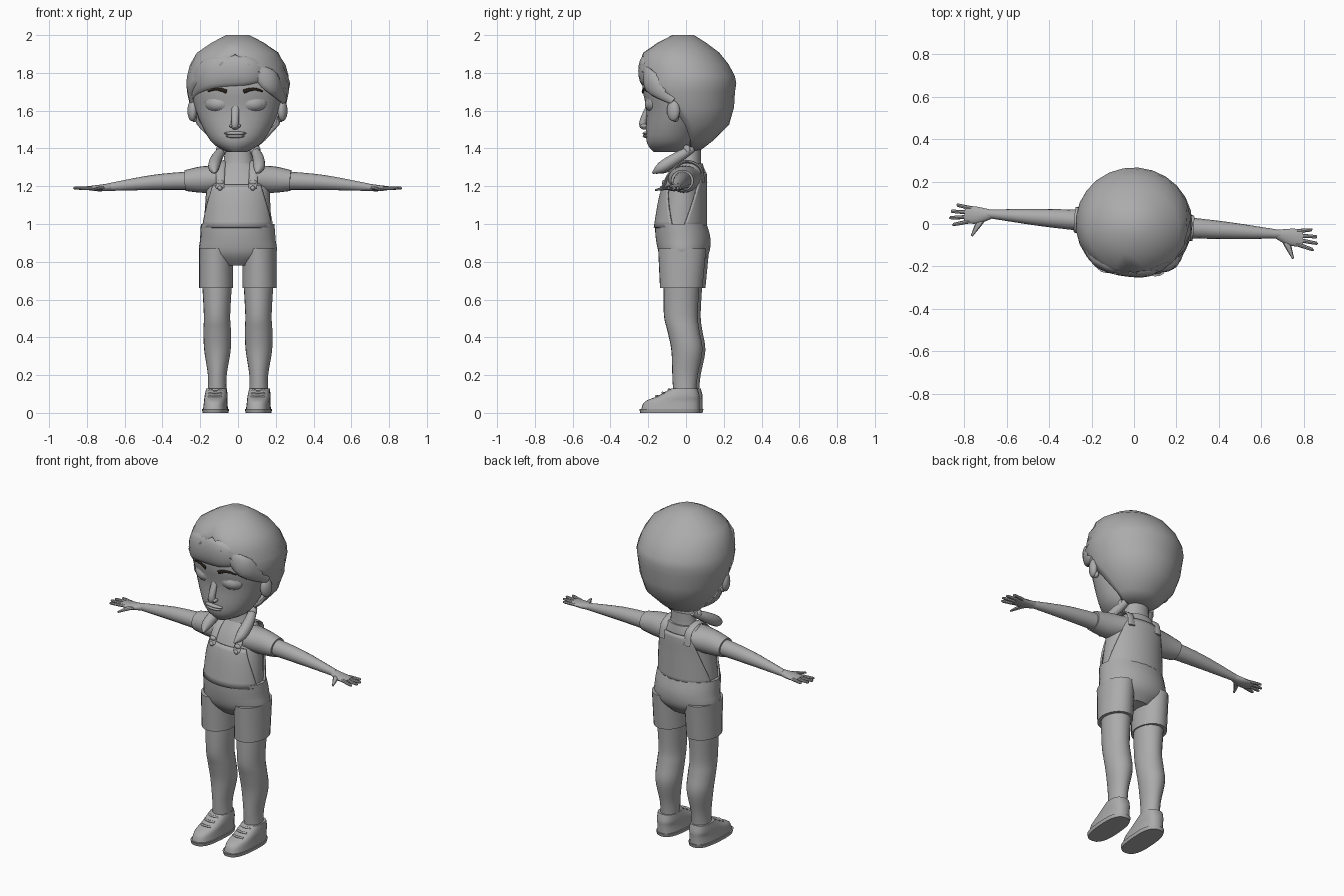
import bpy, bmesh, math
from mathutils import Vector

if "Cube" in bpy.data.objects:
    bpy.data.objects.remove(bpy.data.objects["Cube"])


def material(name, color):
    m = bpy.data.materials.new(name)
    m.use_nodes = True
    m.diffuse_color = (*color, 1)
    m.node_tree.nodes["Principled BSDF"].inputs["Base Color"].default_value = (*color, 1)
    return m


GREY = material("plain grey", (.41, .41, .41))
DARK = material("dark brown", (.02, .014, .01))


def smooth(points, steps):
    """Catmull-Rom curve through tuples of any length."""
    result = []
    last = len(points) - 1
    for i in range(last):
        before, start = points[max(i - 1, 0)], points[i]
        end, after = points[i + 1], points[min(i + 2, last)]
        for k in range(steps):
            t = k / steps
            result.append(tuple(
                b + t * ((c - a) + t * (2 * a - 5 * b + 4 * c - d + t * (3 * (b - c) + d - a))) / 2
                for a, b, c, d in zip(before, start, end, after)))
    return result + [tuple(points[last])]


def finish(name, bm, mat=GREY, mirror=False, thick=0):
    bmesh.ops.remove_doubles(bm, verts=bm.verts, dist=.0002)
    bmesh.ops.recalc_face_normals(bm, faces=bm.faces)
    mesh = bpy.data.meshes.new(name)
    bm.to_mesh(mesh)
    bm.free()
    obj = bpy.data.objects.new(name, mesh)
    bpy.context.collection.objects.link(obj)
    mesh.materials.append(mat)
    # the whole figure is turned slightly
    obj.rotation_euler.z = math.radians(-4)
    for other in bpy.context.selected_objects:
        other.select_set(False)
    obj.select_set(True)
    bpy.context.view_layer.objects.active = obj
    bpy.ops.object.shade_smooth_by_angle(angle=math.radians(40))
    if mirror:
        obj.modifiers.new("mirror", "MIRROR")
    if thick:
        solid = obj.modifiers.new("thickness", "SOLIDIFY")
        solid.thickness, solid.offset = thick, 0


def skin(loops, bottom, top):
    bm = bmesh.new()
    rows = [[bm.verts.new(p) for p in loop] for loop in loops]
    for a, b in zip(rows, rows[1:]):
        for i in range(len(a) - 1):
            bm.faces.new((a[i], a[i + 1], b[i + 1], b[i]))
    if bottom:
        bm.faces.new(rows[0][:-1])
    if top:
        bm.faces.new(rows[-1][:-1])
    return bm


def loft(name, rings, center=0, seg=24, steps=4, side=1, power=1, bottom=True, top=True,
         grow=0, **options):
    """Stacked rings (z, front y, back y, half width, covered share of the circle)."""
    loops = []
    for z, front, back, width, *share in smooth(rings, steps):
        reach = math.pi * min(share[0], 1) if share else math.pi
        loop = []
        for i in range(seg + 1):
            t = reach * (2 * i / seg - 1)
            s, c = (math.copysign(abs(f(t)) ** power, f(t)) for f in (math.sin, math.cos))
            loop.append((center + (width + grow) * s,
                         (front + back) / 2 + ((back - front) / 2 + grow) * c * side, z))
        loops.append(loop)
    finish(name, skin(loops, bottom, top), **options)


def sweep(name, points, up=(0, 0, 1), seg=12, steps=4, **options):
    """Tube through points (x, y, z, sideways radius, upward radius)."""
    path = smooth(points, steps)
    loops = []
    for i, (*spot, across, along) in enumerate(path):
        ahead, behind = path[min(i + 1, len(path) - 1)], path[max(i - 1, 0)]
        d = Vector(ahead[:3]) - Vector(behind[:3])
        u = d.cross(Vector(up)).normalized()
        v = u.cross(d).normalized()
        turns = [math.tau * (k % seg) / seg for k in range(seg + 1)]
        loops.append([Vector(spot) + u * across * math.cos(t) + v * along * math.sin(t)
                      for t in turns])
    finish(name, skin(loops, True, True), **options)


def ball(name, spot, size, spin=0, **options):
    bm = bmesh.new()
    bmesh.ops.create_uvsphere(bm, u_segments=20, v_segments=12, radius=1)
    c, s = math.cos(spin), math.sin(spin)
    for vert in bm.verts:
        x, y, z = (a * b for a, b in zip(vert.co, size))
        vert.co = Vector((x * c - y * s, x * s + y * c, z)) + Vector(spot)
    finish(name, bm, **options)


# Head and face
loft("head", [(1.38, -.17, 0, .05), (1.44, -.21, .05, .14), (1.6, -.21, .11, .22),
              (1.75, -.23, .12, .24), (1.9, -.17, .1, .16)], seg=32)
sweep("nose", [(0, -.2, 1.63, .02, .01), (0, -.23, 1.53, .02, .02), (0, -.21, 1.51, .02, .01)],
      up=(0, 1, 0))
ball("nose_wing", (.02, -.22, 1.52), (.01, .02, .01), mirror=True)
ball("upper_lip", (0, -.21, 1.48), (.06, .02, .01))
ball("lower_lip", (0, -.21, 1.465), (.05, .02, .01))
ball("eyelid", (.1, -.18, 1.64), (.067, .026, .045), spin=.3, mirror=True)
ball("eyeball", (.1, -.18, 1.635), (.056, .03, .036), spin=.3, mirror=True)
brow = []
for i in range(7):
    x = .045 + i / 60
    y = -.055 - .175 * math.sqrt(1 - (x / .24) ** 2)
    brow.append((x, y, 1.7 + .014 * math.sin(i / 2), .005, .011 - i / 900))
sweep("eyebrow", brow, steps=1, mat=DARK, mirror=True)
ball("ear", (.24, -.05, 1.6), (.024, .036, .056), spin=-.35, mirror=True)
ball("ear_lobe", (.23, -.04, 1.56), (.015, .02, .02), mirror=True)

# Hair shell, swept fringe and pigtails
loft("hair_shell", [(1.39, -.05, .06, .07, .4), (1.53, -.2, .22, .21, .5),
                    (1.7, -.25, .25, .26, .65), (1.78, -.25, .25, .26, .8),
                    (1.9, -.22, .17, .21, 1), (1.99, -.07, .04, .06, 1)],
     seg=18, steps=2, bottom=False, thick=.02)
sweep("fringe", [(-.25, -.06, 1.68, .01, .03), (-.15, -.19, 1.79, .03, .08),
                 (.05, -.22, 1.81, .03, .08), (.15, -.19, 1.79, .01, .04)], seg=16)
sweep("side_lock", [(.1, -.21, 1.82, .01, .03), (.19, -.17, 1.75, .03, .06),
                    (.25, -.05, 1.65, .01, .02)], seg=16)
sweep("pigtail", [(.08, .04, 1.4, .02, .02), (.11, -.04, 1.35, .03, .03),
                  (.12, -.12, 1.3, .03, .03), (.11, -.17, 1.27, .005, .005)], mirror=True)
ball("hair_tie", (.09, .01, 1.39), (.03, .02, .03), spin=.4, mirror=True)

# Neck and shirt
loft("neck", [(1.27, -.06, .09, .1), (1.32, -.04, .08, .08), (1.41, -.03, .08, .07)])
torso = [(.98, -.16, .1, .18), (1.15, -.13, .1, .17), (1.25, -.09, .1, .16),
         (1.32, -.04, .09, .09)]
loft("shirt", torso)
sweep("sleeve", [(.09, 0, 1.24, .09, .07), (.19, 0, 1.235, .07, .07), (.28, 0, 1.23, .06, .055)],
      seg=20, mirror=True)

# Overalls: panels narrow with height, straps run over the shoulders
for name, side, limit in (("bib", -1, 1.22), ("back_panel", 1, 1.28)):
    panel = [(*r, .42 - .8 * (r[0] - 1)) for r in smooth(torso, 4) if r[0] < limit]
    loft(name, panel, steps=1, side=side, bottom=False, top=False, grow=.006, thick=.01)
route = [(-.12, 1.19), (-.08, 1.27), (0, 1.33), (.08, 1.3), (.1, 1.22)]
sweep("strap", [(.087, y, z, .007, .023) for y, z in route], up=(1, 0, 0), mirror=True)
ball("buckle", (.087, -.11, 1.22), (.02, .012, .014), mirror=True)
ball("bib_button", (.087, -.12, 1.19), (.013, .014, .013), mirror=True)
loft("shorts_top", [(.78, -.09, .07, .1), (.84, -.14, .12, .2), (.92, -.16, .13, .2),
                    (1, -.165, .11, .195)])
loft("shorts_leg", [(.66, -.13, .095, .09), (.87, -.14, .115, .09)], center=.115, mirror=True)

# Legs and shoes
loft("leg", [(.1, -.06, .06, .05), (.2, -.065, .07, .05), (.33, -.07, .095, .07),
             (.43, -.09, .08, .073), (.52, -.11, .07, .07), (.7, -.11, .08, .08)],
     center=.11, seg=20, mirror=True)
loft("sole", [(0, -.235, .08, .066), (.02, -.24, .085, .07)],
     center=.114, steps=1, power=.75, mirror=True)
loft("shoe", [(.02, -.23, .08, .064), (.06, -.21, .08, .06), (.09, -.14, .08, .06),
              (.13, -.07, .07, .054)], center=.114, power=.75, mirror=True)
for i in range(3):
    y, z = -.15 + i / 30, .09 + i / 60
    sweep(f"lace_{i + 1}", [(.114 + k * .034, y + .012 * abs(k), z - .004 * abs(k), .006, .006)
                            for k in (-1, 0, 1)], mirror=True)

# Arms and hands
sweep("arm", [(.24, 0, 1.23, .05, .05), (.45, 0, 1.22, .04, .04), (.69, 0, 1.195, .02, .02)],
      seg=16, mirror=True)
sweep("palm", [(.67, 0, 1.197, .02, .02), (.74, -.01, 1.19, .04, .017), (.8, -.01, 1.19, .04, .01)],
      seg=16, mirror=True)
for i, name in enumerate(("little", "ring", "middle", "index")):
    length = .87 - .01 * (i - 1.7) ** 2
    tip = .03 - .03 * i
    sweep(name + "_finger", [(.77, .02 - .02 * i, 1.19, .01, .01), (length - .01, tip, 1.19, .008, .008),
                             (length, tip, 1.19, .004, .004)], seg=8, mirror=True)
sweep("thumb", [(.7, -.01, 1.19, .01, .01), (.73, -.05, 1.19, .015, .01),
                (.76, -.11, 1.18, .005, .005)], seg=8, mirror=True)
